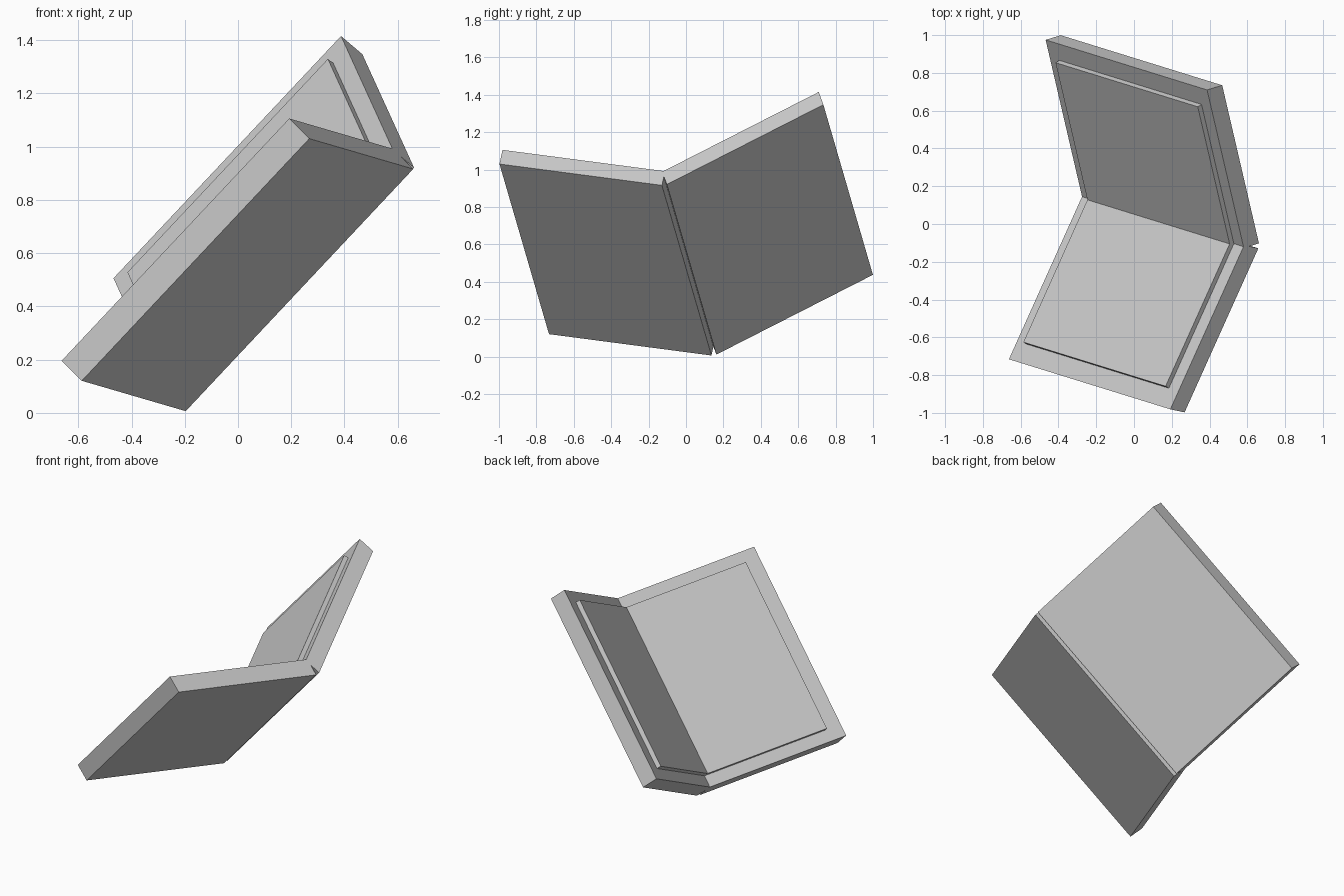
import bpy, bmesh
from mathutils import Vector

if "Cube" in bpy.data.objects:
    bpy.data.objects.remove(bpy.data.objects["Cube"])

# Hinge line (inner edge) and the directions in which the halves open
HINGE = Vector((-0.275, 0.145, 0.083))
U = Vector((0.855, -0.265, 0.91)).normalized()
LENGTH = 1.276


def extruded(name, profile, v, n, t0, t1):
    """Extrude an (along v, along n) profile along the hinge line."""
    bm = bmesh.new()
    face = bm.faces.new([bm.verts.new(HINGE + U * t0 + v * s + n * d)
                         for s, d in profile])
    moved = bmesh.ops.extrude_face_region(bm, geom=[face])["geom"]
    bmesh.ops.translate(bm, vec=U * (t1 - t0),
                        verts=[e for e in moved if isinstance(e, bmesh.types.BMVert)])
    bmesh.ops.recalc_face_normals(bm, faces=bm.faces)
    mesh = bpy.data.meshes.new(name)
    bm.to_mesh(mesh)
    bm.free()
    bpy.context.collection.objects.link(bpy.data.objects.new(name, mesh))


# Slanted cover slab and thin raised inner pad, overlapping at the hinge
COVER = [(-0.009, 0), (0.951, 0), (0.926, -0.105), (-0.033, -0.105)]
PAD = [(-0.009, -0.01), (0.845, -0.01), (0.845, 0.028), (0.0, 0.028)]

for side, direction, sign in (("front", (-0.39, -0.86, 0.11), -1),
                              ("back", (-0.195, 0.83, 0.42), 1)):
    v = Vector(direction)
    v = (v - U * v.dot(U)).normalized()
    n = U.cross(v) * sign
    extruded(side + "_cover", COVER, v, n, 0, LENGTH)
    extruded(side + "_pad", PAD, v, n, 0.076, LENGTH - 0.076)
